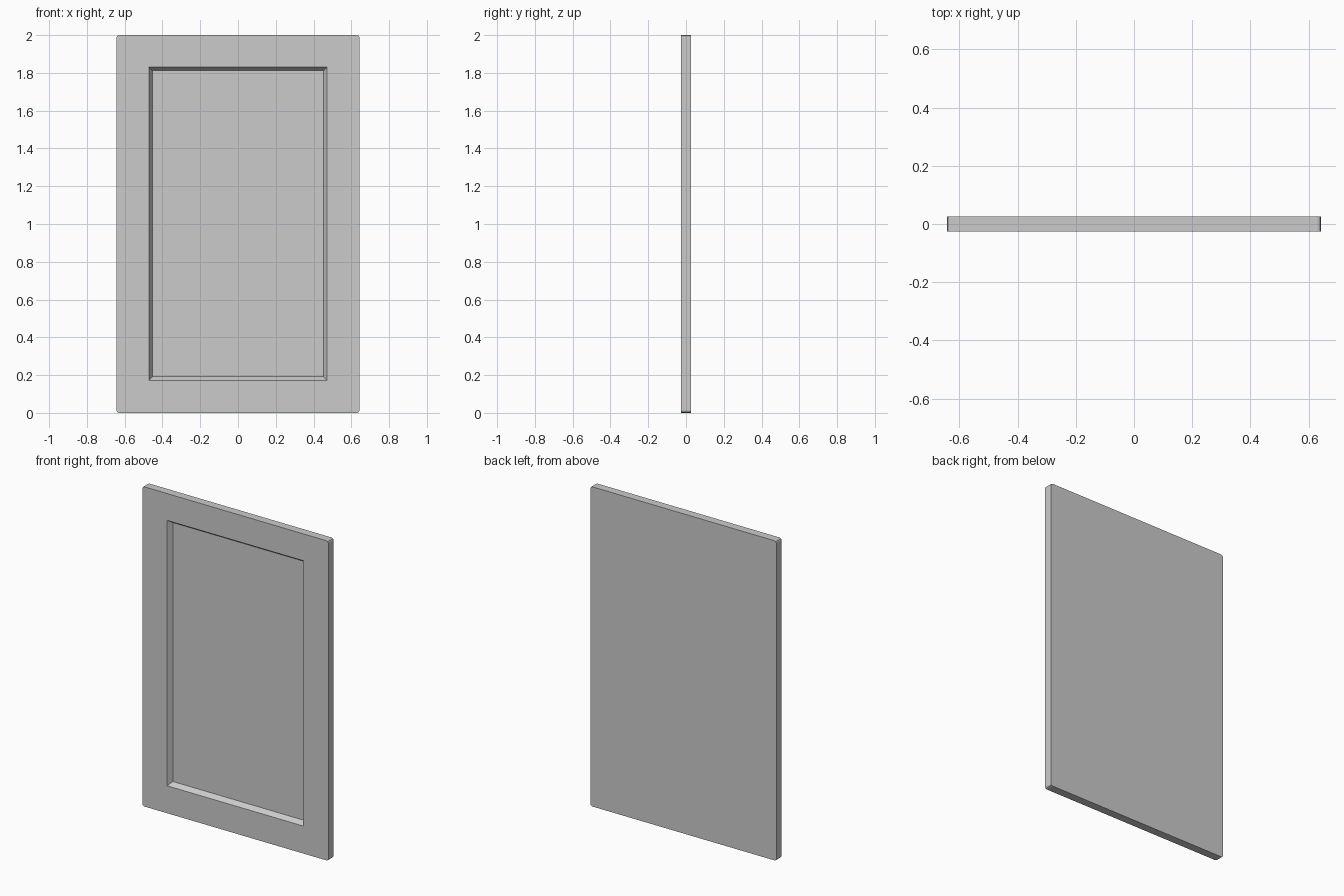
import bpy, bmesh

if "Cube" in bpy.data.objects:
    bpy.data.objects.remove(bpy.data.objects["Cube"])

W, H, T = 0.643, 2.0, 0.026   # half width, height, half thickness
C = 0.012                     # corner chamfer


def ring(bm, hw, z0, z1, y):
    pts = [(-hw, z0), (hw, z0), (hw, z1), (-hw, z1)]
    return [bm.verts.new((x, y, z)) for x, z in pts]


def bridge(bm, a, b):
    for i in range(4):
        j = (i + 1) % 4
        bm.faces.new((a[i], a[j], b[j], b[i]))


# Panel: back, sides, front frame, sloped moulding and recessed field
bm = bmesh.new()
back = ring(bm, W, 0, H, T)
front = ring(bm, W, 0, H, -T)
lip = ring(bm, 0.472, 0.172, 1.832, -T)
field = ring(bm, 0.453, 0.192, 1.812, 0.004)
rings = [back, front, lip, field]
for a, b in zip(rings, rings[1:]):
    bridge(bm, a, b)
bm.faces.new(back)
bm.faces.new(field)

# Chamfer the four outer corners
bm.edges.ensure_lookup_table()
corners = [bm.edges.get((back[i], front[i])) for i in range(4)]
bmesh.ops.bevel(bm, geom=corners, offset=C, offset_type='OFFSET',
                segments=2, profile=0.5, affect='EDGES')
bmesh.ops.recalc_face_normals(bm, faces=bm.faces)

mesh = bpy.data.meshes.new("cabinet_door")
bm.to_mesh(mesh)
bm.free()
bpy.context.collection.objects.link(bpy.data.objects.new("cabinet_door", mesh))
